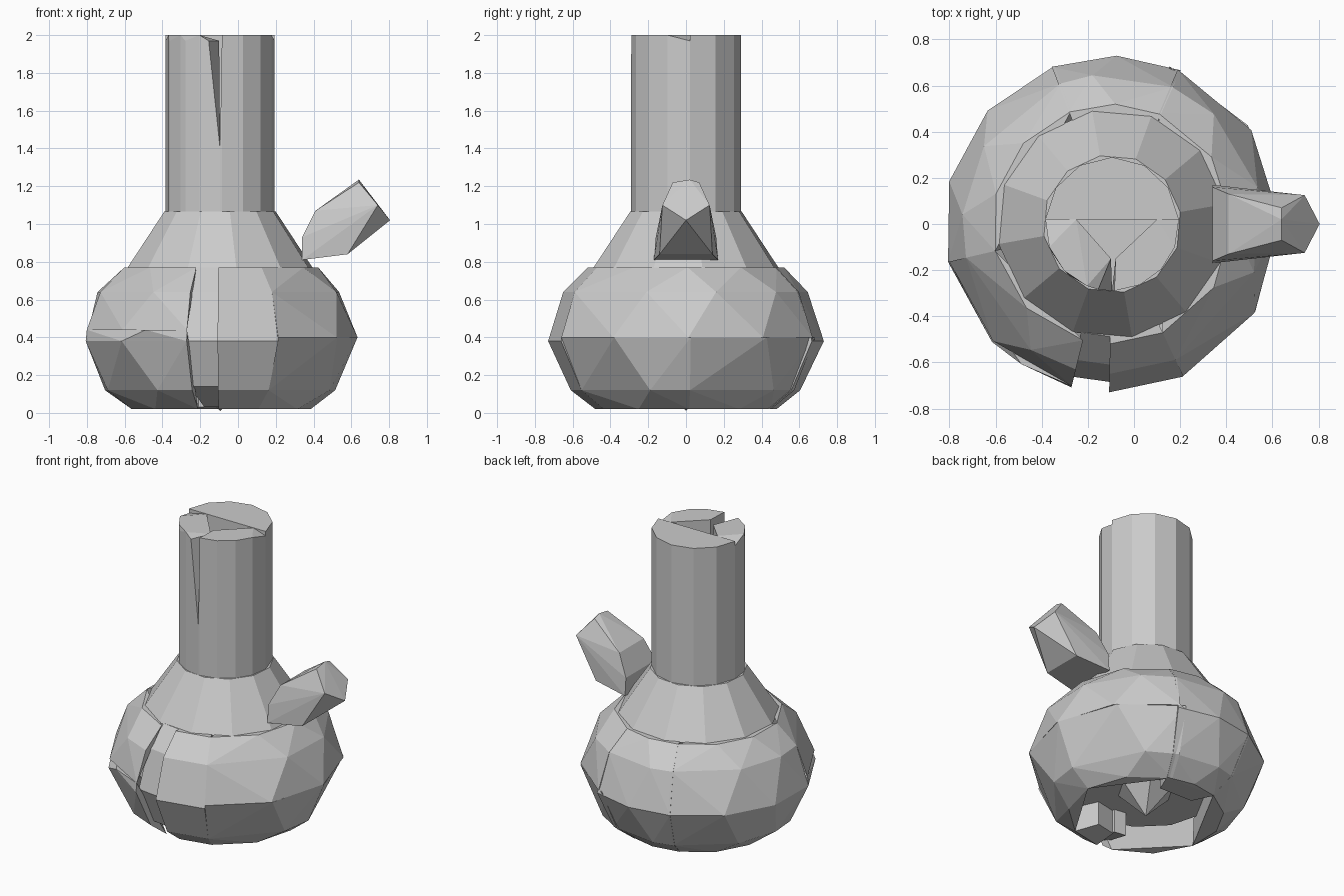
import bpy, bmesh
from math import cos, sin, radians

if "Cube" in bpy.data.objects:
    bpy.data.objects.remove(bpy.data.objects["Cube"])

AXIS_X = -0.095

grey = bpy.data.materials.new("plain_grey")
grey.use_nodes = True
grey.diffuse_color = (0.6, 0.6, 0.6, 1)
grey.node_tree.nodes["Principled BSDF"].inputs["Base Color"].default_value = (0.6, 0.6, 0.6, 1)


def hull(name, points):
    """Flat-shaded convex solid around the points."""
    bm = bmesh.new()
    for p in points:
        bm.verts.new(p)
    res = bmesh.ops.convex_hull(bm, input=bm.verts)
    loose = {g for g in res["geom_interior"] + res["geom_unused"] if isinstance(g, bmesh.types.BMVert)}
    bmesh.ops.delete(bm, geom=[v for v in loose if v.is_valid], context="VERTS")
    bmesh.ops.dissolve_limit(bm, angle_limit=radians(1), verts=bm.verts, edges=bm.edges)
    bmesh.ops.recalc_face_normals(bm, faces=bm.faces)
    mesh = bpy.data.meshes.new(name)
    bm.to_mesh(mesh)
    bm.free()
    mesh.materials.append(grey)
    obj = bpy.data.objects.new(name, mesh)
    bpy.context.collection.objects.link(obj)
    return obj


def polar(r, deg, z):
    return (AXIS_X + r * cos(radians(deg)), r * sin(radians(deg)), z)


def arc(r, z, a0, a1, steps, shift=0.0):
    """Arc points with both ends kept; shift staggers the inner ones."""
    inner = [a0 + (a1 - a0) * (i + shift) / steps for i in range(1, steps)]
    return [polar(r, a, z) for a in [a0, *inner, a1]]


# Bulbous body: faceted wedges around the axis, open underneath
PROFILE = [(0.48, 0.02), (0.61, 0.12), (0.69, 0.24), (0.73, 0.38),
           (0.72, 0.48), (0.65, 0.64), (0.52, 0.77)]


def radius_at(z):
    for (r0, z0), (r1, z1) in zip(PROFILE, PROFILE[1:]):
        if z0 <= z <= z1:
            return r0 + (r1 - r0) * (z - z0) / (z1 - z0)


def wedge(name, a0, a1, z0, z1, inner=None, scale=1.0):
    """Body piece; inner gives narrow pieces a back wall nearer the axis."""
    steps = max(1, round((a1 - a0) / 30))
    levels = [z0] + [z for _, z in PROFILE[1:-1:2] if z0 + 0.04 < z < z1 - 0.04] + [z1]
    points = []
    for i, z in enumerate(levels):
        points += arc(radius_at(z) * scale, z, a0, a1, steps, 0.4 * (i % 2))
    if inner:
        points += arc(inner, 0.03, a0, a1, 1) + arc(inner, z1, a0, a1, 1)
    hull(name, points)


wedge("body_right_lower", -167, -104, 0.02, 0.44)
wedge("body_right_upper", -167, -104, 0.44, 0.77)
wedge("body_front_strip", -106, -90, 0.14, 0.77, 0.3, 0.94)
wedge("body_front", -91, -65, 0.02, 0.77, 0.32)
wedge("body_left_upper", -65, 67, 0.4, 0.77)
wedge("body_left_front_lower", -65, 2, 0.02, 0.4)
wedge("body_left_back_lower", 2, 70, 0.02, 0.4)
wedge("body_back", 66, 111, 0.02, 0.77, 0.32)
wedge("body_back_right", 110, 193, 0.02, 0.77)

# Pointed core seen through the opening underneath
hull("core_spike", [(AXIS_X, 0, 0.01)] + arc(0.18, 0.19, 0, 300, 5))
hull("core_plate", arc(0.45, 0.19, 0, 330, 11) + arc(0.45, 0.23, 0, 330, 11))

# Sloping shoulder between body and neck
hull("shoulder", arc(0.5, 0.765, 10, 340, 11) + arc(0.3, 1.065, 10, 340, 11))

# Neck: a back half and two front pieces around a triangular well
BASE, TOP = 1.06, 2.0
NECK_R = 0.29


def prism(outline, top=TOP):
    return [(x, y, z) for x, y in outline for z in (BASE, top)]


def neck_outline(a0, a1, steps):
    return [p[:2] for p in arc(NECK_R, 0, a0, a1, steps)]


slit_foot = [(AXIS_X, -NECK_R, z) for z in (BASE, 1.4)]

hull("neck_back", prism(neck_outline(4, 176, 6)))
hull("neck_front_right",
     prism(neck_outline(200, 248, 2) + [(-0.25, 0.02)])
     + prism(neck_outline(176, 258, 3) + [(-0.1, -0.15)], 1.97) + slit_foot)
hull("neck_front_left",
     prism(neck_outline(-88, -20, 3) + [(0.1, 0.02), (-0.08, -0.15)])
     + prism(neck_outline(-20, 4, 1), 1.97) + slit_foot)

# Angled side spout
SPOUT = [(0.34, 0.17, 0.81), (0.34, 0.16, 0.93), (0.41, 0.13, 1.07),
         (0.64, 0.07, 1.22), (0.74, 0.125, 1.1), (0.58, 0.14, 0.84)]
hull("spout", [(x, s * y, z) for x, y, z in SPOUT for s in (1, -1)]
     + [(0.805, 0, 1.02), (0.64, 0.02, 1.235)])
